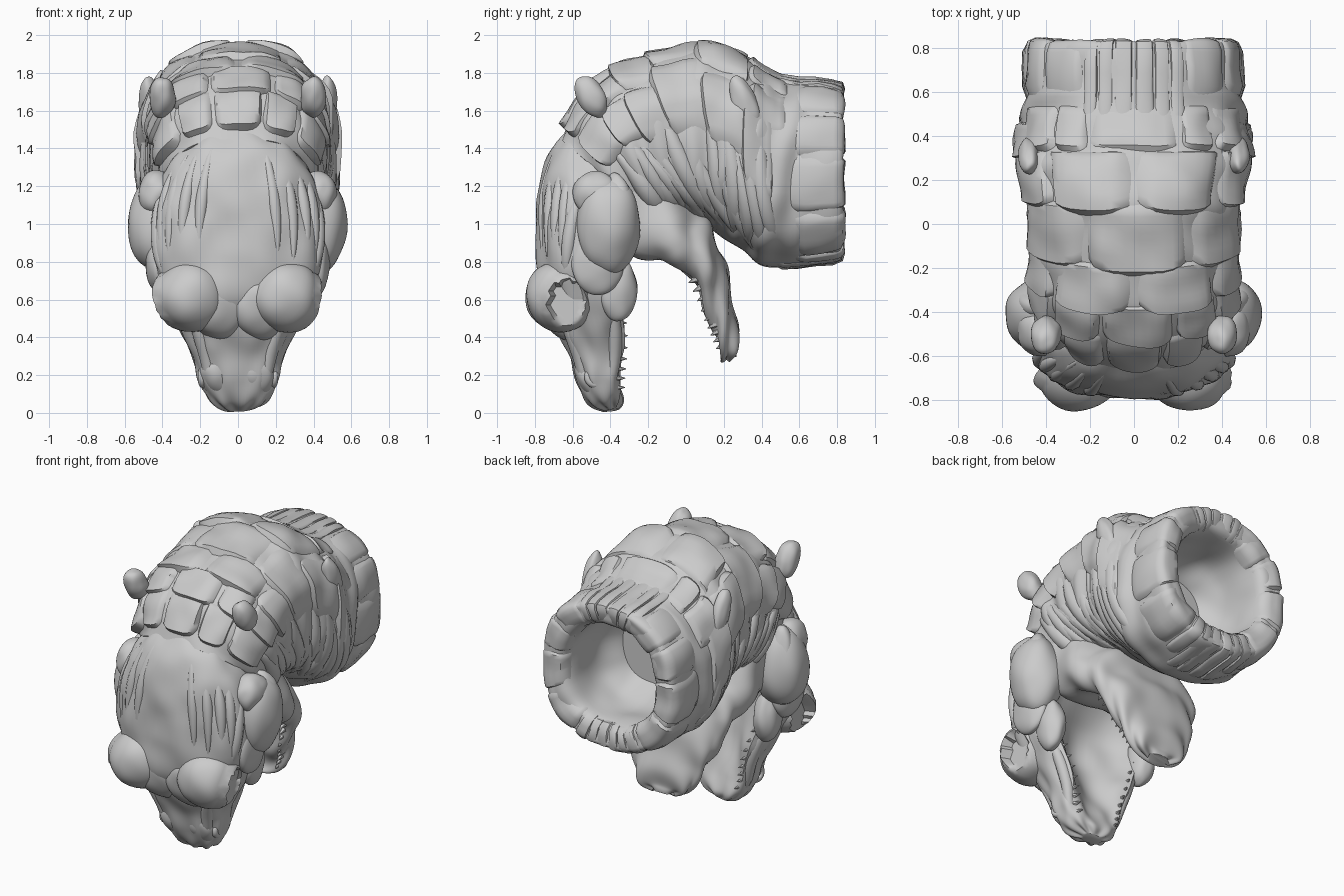
import bpy, bmesh, math, random
from mathutils import Vector, noise

random.seed(4)
cube = bpy.data.objects.get("Cube")
if cube:
    bpy.data.objects.remove(cube)
made = []


def spline(rows, u):
    """Catmull-Rom blend of numeric rows."""
    last = len(rows) - 1
    i = min(int(max(u, 0)), last - 1)
    t = u - i
    p, q, r, s = (rows[min(max(j, 0), last)] for j in range(i - 1, i + 3))
    return [b + t * ((c - a) / 2 + t * (a - 2.5 * b + 2 * c - d / 2 + t * (1.5 * (b - c) + (d - a) / 2)))
            for a, b, c, d in zip(p, q, r, s)]


def surf(rows, u, a):
    """Row: first edge y, z, second edge y, z, half width, hollow of second side."""
    y1, z1, y2, z2, w, hollow = spline(rows, u)
    c = math.copysign(abs(math.cos(a)) ** 0.85, math.cos(a))
    s = math.copysign(abs(math.sin(a)) ** 0.85, math.sin(a))
    if c < 0:
        c *= 1 - hollow * max(0, 1 - (s / 0.8) ** 2)
    return Vector((w * s, (y1 + y2) / 2 + c * (y1 - y2) / 2, (z1 + z2) / 2 + c * (z1 - z2) / 2))


def lifted(rows, u, a, d):
    e = 0.02
    n = (surf(rows, u + e, a) - surf(rows, u - e, a)).cross(surf(rows, u, a + e) - surf(rows, u, a - e))
    return surf(rows, u, a) + n.normalized() * d


def add_mesh(name, bm, fix=False):
    if fix:
        bmesh.ops.recalc_face_normals(bm, faces=bm.faces[:])
    me = bpy.data.meshes.new(name)
    bm.to_mesh(me)
    bm.free()
    ob = bpy.data.objects.new(name, me)
    bpy.context.collection.objects.link(ob)
    made.append(ob)
    return ob


def loft(name, rows, relief, steps=8, sides=72):
    bm = bmesh.new()
    rings = []
    for i in range((len(rows) - 1) * steps + 1):
        u = i / steps
        ring = []
        for j in range(sides):
            a = math.tau * j / sides
            d = relief(u, a) + 0.016 * noise.noise(surf(rows, u, a) * 6)
            ring.append(bm.verts.new(lifted(rows, u, a, d)))
        rings.append(ring)
    for r, q in zip(rings, rings[1:]):
        for j in range(sides):
            k = (j + 1) % sides
            bm.faces.new((r[j], q[j], q[k], r[k]))
    bm.faces.new(rings[0])
    bm.faces.new(rings[-1])
    return add_mesh(name, bm, True)


def plate(name, rows, u0, u1, a0, a1, thick, bow=0.0, n=10):
    """Crowned scute on a lofted surface, thin behind, lifted and bowed at its leading edge."""
    bm = bmesh.new()
    a0, a1 = math.radians(a0), math.radians(a1)
    skew = random.uniform(-0.1, 0.1)
    grid = []
    for i in range(n + 1):
        row = []
        for j in range(n + 1):
            v, h = i / n, j / n
            rim = i in (0, n) or j in (0, n)
            u = u0 + (u1 - u0) * v + v * (skew * (h - 0.5) - bow * (2 * h - 1) ** 4)
            a = a0 + (a1 - a0) * h
            crown = (0.3 + 0.7 * v) * math.sin(math.pi * h) ** 0.4
            d = -0.015 if rim else thick * crown + 0.02 * noise.noise(surf(rows, u, a) * 7)
            row.append(bm.verts.new(lifted(rows, u, a, d)))
        grid.append(row)
    for r, q in zip(grid, grid[1:]):
        for j in range(n):
            bm.faces.new((r[j], q[j], q[j + 1], r[j + 1]))
    return add_mesh(name, bm)


def fold(name, points, radius):
    """Tapered skin fold along a path."""
    cu = bpy.data.curves.new(name, "CURVE")
    cu.dimensions = "3D"
    cu.bevel_depth = radius
    cu.bevel_resolution = 3
    sp = cu.splines.new("POLY")
    sp.points.add(len(points) - 1)
    for i, p in enumerate(points):
        sp.points[i].co = (*p, 1)
        sp.points[i].radius = 0.15 + 0.85 * math.sin(math.pi * i / (len(points) - 1))
    ob = bpy.data.objects.new(name, cu)
    bpy.context.collection.objects.link(ob)


def surface_fold(name, rows, u0, a0, u1, a1, radius, n=18):
    pts = []
    for i in range(n):
        t = i / (n - 1)
        u = u0 + (u1 - u0) * t + 0.15 * math.sin(5 * t + u0 * 2)
        pts.append(lifted(rows, u, math.radians(a0 + (a1 - a0) * t), -0.55 * radius))
    fold(name, pts, radius)


def blob(name, loc, size, amount=0.1, tilt=0.0, pit=None):
    """Lumpy ellipsoid; pit is an optional sunken oval on its outer side."""
    bm = bmesh.new()
    bmesh.ops.create_icosphere(bm, subdivisions=4, radius=1)
    for v in bm.verts:
        v.co *= 1 + amount * noise.noise(v.co * 1.3 + Vector(loc))
        v.co = Vector(loc) + Vector([v.co[i] * size[i] for i in range(3)])
        v.co.y += tilt * (v.co.z - loc[2])
        if pit and (v.co.x - loc[0]) * loc[0] > 0:
            y, z, ry, rz, x = pit
            r = math.hypot((v.co.y - y) / ry, (v.co.z - z) / rz)
            if r < 1:
                v.co.x = math.copysign(x, loc[0])
            elif r < 1.35:
                v.co.x += math.copysign(0.02, loc[0])
    return add_mesh(name, bm)


def tooth(name, base, direction, length, radius):
    bm = bmesh.new()
    bmesh.ops.create_cone(bm, cap_ends=True, segments=6, radius1=radius, radius2=0.002, depth=length)
    ob = add_mesh(name, bm)
    ob.location = base
    ob.rotation_euler = Vector(direction).to_track_quat("Z", "Y").to_euler()


# Neck with a hollow rear end
neck = [
    (.35, 1.50, .35, 1.06, .22, 0), (.50, 1.58, .50, .98, .30, 0), (.78, 1.61, .78, .95, .33, 0),
    (.825, 1.70, .825, .86, .42, 0), (.80, 1.75, .80, .80, .48, 0), (.60, 1.77, .60, .78, .49, 0),
    (.42, 1.82, .42, .78, .52, 0), (.28, 1.90, .30, .86, .52, 0), (.08, 1.95, .20, .93, .48, 0),
    (-.15, 1.89, .10, .99, .47, 0), (-.38, 1.82, 0, 1.0, .46, 0), (-.55, 1.67, -.06, .98, .45, 0),
    (-.66, 1.45, -.12, .95, .40, 0)]


def neck_relief(u, a):
    if u < 5:
        return 0
    return 0.012 * abs(math.sin(a)) * math.sin(6 * u + 4 * abs(math.pi - a % math.tau))


loft("neck", neck, neck_relief)

# Ring of stones, with pleats at top and bottom
pleats = [-24, -16, -8, 0, 8, 16, 24]
edges = pleats + [54, 82, 112, 152] + [180 + p for p in pleats[1:-1]] + [208, 248, 278, 306, 336]
for a, b in zip(edges, edges[1:]):
    narrow = b - a < 10
    plate("rim_stone", neck, 1.6, 5.9 if narrow else 5.25, a, b, .014 if narrow else .02, .2)

# Overlapping rows of back scutes
rows = [
    (5.3, 6.7, [-72, -40, -20, 20, 40, 72], .025),
    (6.6, 8.25, [-92, -45, 0, 45, 92], .045), (7.9, 9.4, [-88, -24, 28, 88], .04),
    (9.1, 10.2, [-90, -48, 0, 48, 90], .045), (9.9, 10.95, [-85, -48, -16, 20, 50, 85], .045),
    (10.7, 11.75, [-84, -42, -14, 14, 42, 84], .045)]
for u0, u1, angles, thick in rows:
    for a, b in zip(angles, angles[1:]):
        plate("back_scute", neck, u0, u1, a, b, thick, .25)

# Skin folds and blunt spikes on both flanks
for side in (-1, 1):
    for k in range(11):
        surface_fold("flank_fold", neck, 6.2 + k * .52, side * (62 + 9 * (k % 3)), 5.7 + k * .5,
                     side * (150 + 6 * (k % 4)), random.uniform(.045, .065))
    for k in range(5):
        surface_fold("throat_fold", neck, 8.5 + k * .6, side * 80, 6.2 + k * .9, side * 165, .05)
    plate("shoulder_flap", neck, 5.7, 7.0, *sorted((side * 52, side * 108)), .035, .3)
    blob("shoulder_spike", (side * .475, .31, 1.64), (.05, .07, .14), .1, -.3)
    blob("neck_spike", (side * .40, -.50, 1.67), (.07, .08, .11), .1, -.3)

# Upper head pointing down, with a hollow palate
head = [
    (-.60, 1.52, -.25, 1.38, .20, 0), (-.71, 1.40, -.2, 1.25, .35, 0), (-.77, 1.2, -.2, 1.13, .43, .1),
    (-.79, 1.0, -.25, .95, .46, .5), (-.79, .80, -.28, .78, .45, .9), (-.77, .62, -.27, .62, .39, 1),
    (-.69, .45, -.26, .45, .31, 1), (-.62, .30, -.28, .30, .245, .9), (-.58, .16, -.31, .18, .21, .5),
    (-.52, .06, -.33, .07, .15, 0), (-.44, .01, -.36, .02, .06, 0)]
loft("upper_head", head, lambda u, a: 0.008 * math.sin(9 * a) * math.sin(2.2 * u))

# Lower jaw, joined to the head by the mouth corner and hollow on the mouth side
jaw = [
    (-.05, 1.25, -.50, 1.10, .40, 0), (.08, 1.09, -.36, .82, .43, .3), (.13, 1.0, -.17, .765, .42, .5),
    (.18, .87, -.05, .74, .39, .7), (.22, .74, .03, .63, .34, .8), (.25, .58, .09, .49, .28, .8),
    (.27, .44, .14, .39, .23, .7), (.28, .34, .18, .30, .17, .3), (.26, .30, .20, .27, .08, 0)]
loft("lower_jaw", jaw, lambda u, a: 0.012 * math.sin(3 * u + 6 * math.cos(a)))

for side in (-1, 1):
    # Brow with sunken eye socket, brow slope and nostril
    blob("brow", (side * .25, -.66, .62), (.19, .19, .19), .06, 0, (-.63, .58, .09, .12, .375))
    blob("brow_slope", (side * .11, -.66, .56), (.16, .12, .17), .1, -.2)
    blob("nose_bump", (side * .10, -.50, .20), (.10, .09, .12), .1, -.3)
    bpy.ops.mesh.primitive_torus_add(location=(side * .185, -.48, .19), major_radius=.04, minor_radius=.02,
                                     major_segments=24, minor_segments=10)
    nostril = bpy.context.object
    nostril.name = "nostril"
    nostril.rotation_euler = (0, math.pi / 2, side * .2)
    made.append(nostril)

    # Cheek, crest and mouth corner
    blob("cheek", (side * .42, -.41, 1.0), (.165, .17, .26), .08)
    blob("cheek_crest", (side * .43, -.48, 1.16), (.10, .12, .12), .12)
    blob("cheek_flap", (side * .44, -.35, 1.08), (.10, .08, .19), .15, -.15)
    blob("cheek_lobe", (side * .42, -.47, .80), (.07, .14, .17), .1)
    blob("jaw_corner", (side * .35, -.36, .66), (.08, .10, .17), .1)
    surface_fold("cheek_ridge", head, 1.8, side * 78, 4.6, side * 66, .04)
    for k, a in enumerate((20, 34, 48, 60)):
        surface_fold("crown_ridge", head, .4 + .15 * k, side * a, 4.2, side * (a + 4), .035)
    surface_fold("snout_ridge", head, 5, side * 45, 8.6, side * 42, .045)
    surface_fold("lip", head, 4, side * 118, 9.3, side * 112, .04)

    # Teeth
    for k in range(9):
        p = surf(head, 5 + k * .42, side * math.radians(136))
        tooth("upper_tooth", p, (-side * .3, 1, 0), .06, .02)
        p = surf(jaw, 3.6 + k * .36, side * math.radians(128))
        tooth("lower_tooth", p, (0, -1, -.5), .05, .022)

# Smooth shading with sharp creases
bpy.ops.object.select_all(action="DESELECT")
for ob in made:
    ob.select_set(True)
bpy.context.view_layer.objects.active = made[0]
bpy.ops.object.shade_smooth_by_angle(angle=math.radians(48))
